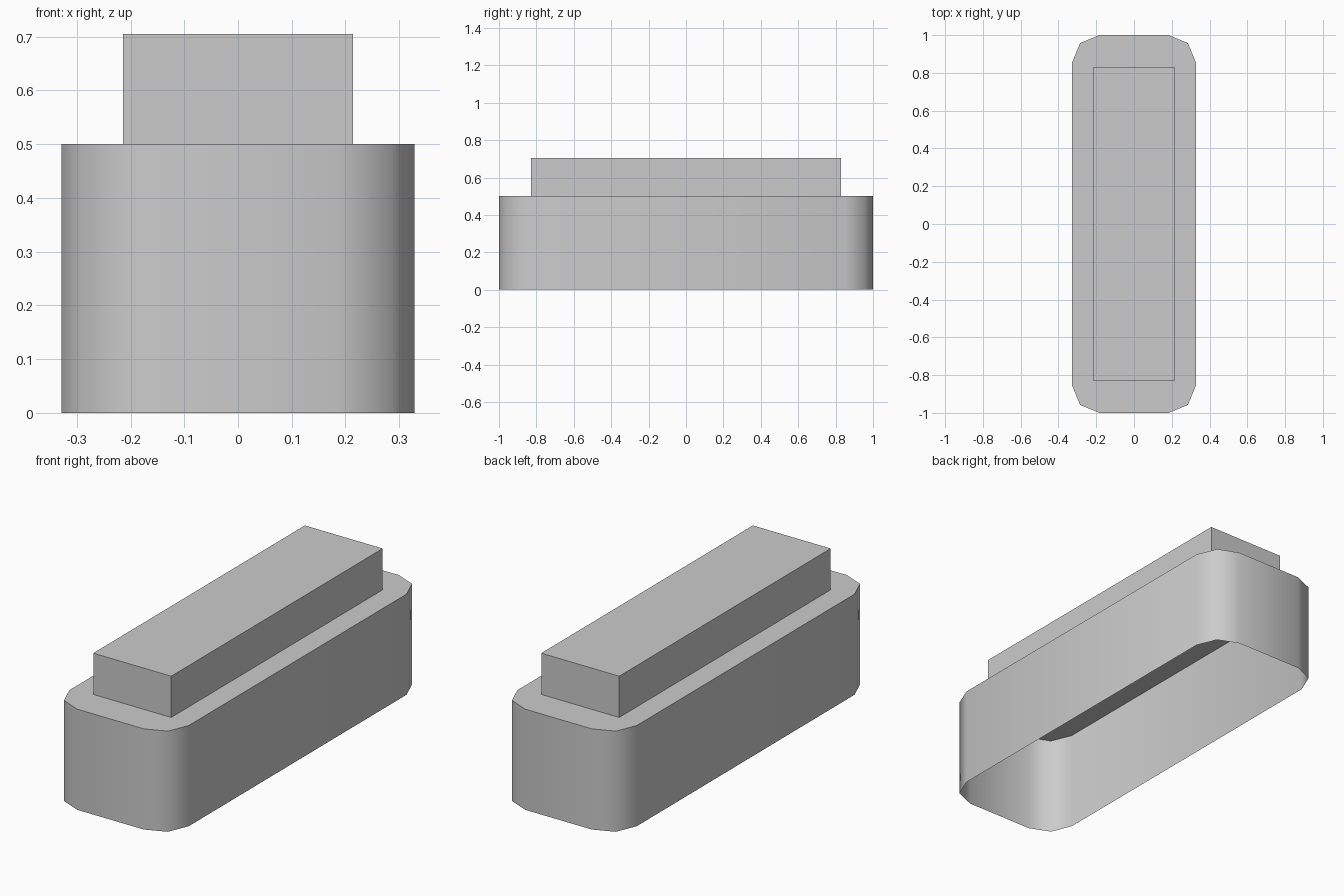
import bpy, bmesh, math

if "Cube" in bpy.data.objects:
    bpy.data.objects.remove(bpy.data.objects["Cube"])

HX, HY, R = 0.328, 1.0, 0.145      # housing half sizes, corner radius
BX, BY = 0.214, 0.83               # raised block half sizes
Z_STEP, Z_TOP = 0.5, 0.705


def make_object(name, bm):
    bmesh.ops.recalc_face_normals(bm, faces=bm.faces)
    mesh = bpy.data.meshes.new(name)
    bm.to_mesh(mesh)
    bm.free()
    obj = bpy.data.objects.new(name, mesh)
    bpy.context.collection.objects.link(obj)
    bpy.context.view_layer.objects.active = obj
    obj.select_set(True)
    bpy.ops.object.shade_smooth_by_angle(angle=math.radians(60))
    obj.select_set(False)
    return obj


# Outline with two-segment rounded corners
outline = []
for i, (sx, sy) in enumerate([(1, 1), (-1, 1), (-1, -1), (1, -1)]):
    for k in range(3):
        a = math.radians(90 * i + 45 * k)
        outline.append((sx * (HX - R) + R * math.cos(a),
                        sy * (HY - R) + R * math.sin(a)))

bm = bmesh.new()


def ring(points, z):
    return [bm.verts.new((x, y, z)) for x, y in points]


def walls(low, high):
    n = len(low)
    for i in range(n):
        j = (i + 1) % n
        bm.faces.new((low[i], low[j], high[j], high[i]))


# Housing walls, open underneath
shoulder = ring(outline, Z_STEP)
walls(ring(outline, 0), shoulder)

# Raised block, hollow and open into the housing
rect = [(BX, BY), (-BX, BY), (-BX, -BY), (BX, -BY)]
block_low, block_high = ring(rect, Z_STEP), ring(rect, Z_TOP)
walls(block_low, block_high)
bm.faces.new(block_high)

# Flat shoulder between housing and block
for i in range(4):
    j = (i + 1) % 4
    a, b, c = shoulder[3 * i:3 * i + 3]
    bm.faces.new((a, b, c, block_low[i]))
    bm.faces.new((c, shoulder[3 * j], block_low[j], block_low[i]))

make_object("stepped_housing", bm)
